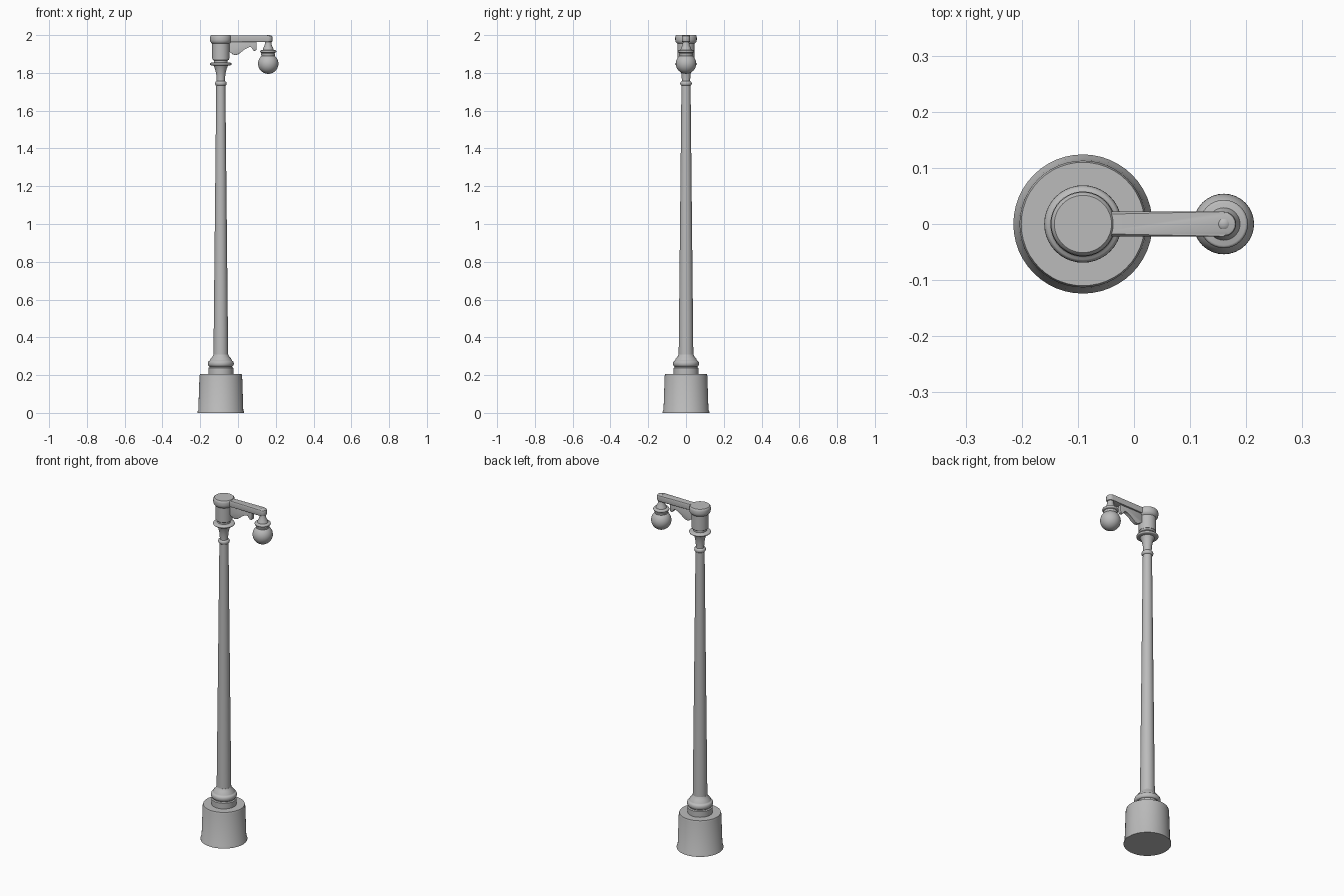
import bpy, bmesh, math

if "Cube" in bpy.data.objects:
    bpy.data.objects.remove(bpy.data.objects["Cube"])

POLE_X, LAMP_X = -0.091, 0.16
grey = bpy.data.materials.new("light grey metal")
grey.diffuse_color = (0.5, 0.5, 0.5, 1)
grey.use_nodes = True
grey.node_tree.nodes["Principled BSDF"].inputs["Base Color"].default_value = grey.diffuse_color


def finish(name, bm, angle=35):
    bmesh.ops.remove_doubles(bm, verts=bm.verts, dist=1e-6)
    bmesh.ops.recalc_face_normals(bm, faces=bm.faces)
    me = bpy.data.meshes.new(name)
    bm.to_mesh(me)
    bm.free()
    me.materials.append(grey)
    ob = bpy.data.objects.new(name, me)
    bpy.context.collection.objects.link(ob)
    bpy.ops.object.select_all(action='DESELECT')
    ob.select_set(True)
    bpy.context.view_layer.objects.active = ob
    bpy.ops.object.shade_smooth_by_angle(angle=math.radians(angle))
    return ob


def lathe(name, x, profile, seg=40):
    """Turn a list of (radius, z) around a vertical axis at x and cap both ends."""
    bm = bmesh.new()
    rings = [[bm.verts.new((x + r * math.cos(2 * math.pi * i / seg),
                            r * math.sin(2 * math.pi * i / seg), z))
              for i in range(seg)] for r, z in profile]
    for a, b in zip(rings, rings[1:]):
        for i in range(seg):
            j = (i + 1) % seg
            bm.faces.new((a[i], a[j], b[j], b[i]))
    bm.faces.new(rings[0][::-1])
    bm.faces.new(rings[-1])
    return finish(name, bm)


def bead(r, z, h, bulge, n=8):
    """Half-round moulding points, rising from z to z + h."""
    return [(r + bulge * math.sin(math.pi * i / n),
             z + h / 2 - h / 2 * math.cos(math.pi * i / n)) for i in range(n + 1)]


def extrude(name, outline, axis, lo, hi, bevel):
    """Prism from a 2D outline: axis 'y' uses (x, z), axis 'z' uses (x, y)."""
    bm = bmesh.new()
    place = (lambda p, t: (p[0], t, p[1])) if axis == 'y' else (lambda p, t: (p[0], p[1], t))
    a = [bm.verts.new(place(p, lo)) for p in outline]
    b = [bm.verts.new(place(p, hi)) for p in outline]
    caps = [bm.faces.new(a), bm.faces.new(b)]
    rims = list({e for f in caps for e in f.edges})
    for i in range(len(a)):
        j = (i + 1) % len(a)
        bm.faces.new((a[i], a[j], b[j], b[i]))
    if bevel:
        bmesh.ops.bevel(bm, geom=rims, offset=bevel, segments=2, profile=0.5, affect='EDGES')
    return finish(name, bm)


# Pedestal: slightly tapered drum with a thin foot
lathe("base_drum", POLE_X, [(0.124, 0), (0.124, 0.006), (0.119, 0.014),
                            (0.113, 0.195), (0.110, 0.205)], 48)

# Stepped collar at the foot of the shaft
lathe("base_collar", POLE_X, [(0.066, 0.2), (0.066, 0.238), (0.060, 0.242)]
      + bead(0.060, 0.246, 0.03, 0.009)
      + [(0.057, 0.28), (0.055, 0.287), (0.045, 0.297), (0.039, 0.31)])

# Tapered shaft
lathe("shaft", POLE_X, [(0.039, 0.29), (0.024, 1.745)])

# Neck ring, flared neck and disc
lathe("neck", POLE_X, bead(0.022, 1.732, 0.024, 0.009)
      + [(0.022, 1.762), (0.024, 1.79), (0.029, 1.815), (0.035, 1.832), (0.038, 1.838)]
      + bead(0.050, 1.840, 0.014, 0.008)
      + [(0.036, 1.856), (0.036, 1.866)] + bead(0.038, 1.867, 0.015, 0.006))

# Head drum with its cap
lathe("head", POLE_X, [(0.046, 1.875), (0.046, 1.955), (0.052, 1.96), (0.056, 1.967),
                       (0.057, 1.975), (0.057, 1.988), (0.055, 1.996), (0.051, 2.0)], 48)

# Arm with rounded end
end = [(LAMP_X + 0.022 * math.sin(t), 0.022 * math.cos(t))
       for t in [math.pi * i / 14 for i in range(15)]]
extrude("arm", [(-0.08, 0.022)] + end + [(-0.08, -0.022)], 'z', 1.964, 1.997, 0.005)

# Scrolled bracket under the arm
scroll = [(-0.05, 1.97), (-0.05, 1.915), (-0.038, 1.908), (-0.028, 1.898), (-0.014, 1.894),
          (0.0, 1.897), (0.015, 1.908), (0.030, 1.921), (0.045, 1.932), (0.058, 1.938),
          (0.070, 1.938), (0.076, 1.930), (0.080, 1.920), (0.088, 1.916), (0.096, 1.920),
          (0.099, 1.930), (0.099, 1.97)]
extrude("arm_bracket", scroll, 'y', -0.010, 0.010, 0.002)

# Lamp holder: finial, stem and flange
lathe("arm_finial", LAMP_X, [(0.011, 1.99), (0.0105, 1.996), (0.007, 1.999), (0.002, 2.0)], 20)
lathe("lamp_holder", LAMP_X, [(0.030, 1.88), (0.037, 1.896), (0.037, 1.902), (0.033, 1.905)]
      + bead(0.038, 1.907, 0.013, 0.005)
      + [(0.029, 1.922), (0.026, 1.932), (0.019, 1.945), (0.016, 1.968)], 32)

# Globe
bm = bmesh.new()
bmesh.ops.create_uvsphere(bm, u_segments=32, v_segments=20, radius=0.054)
bmesh.ops.translate(bm, verts=bm.verts, vec=(LAMP_X, 0, 1.849))
finish("lamp_globe", bm)
